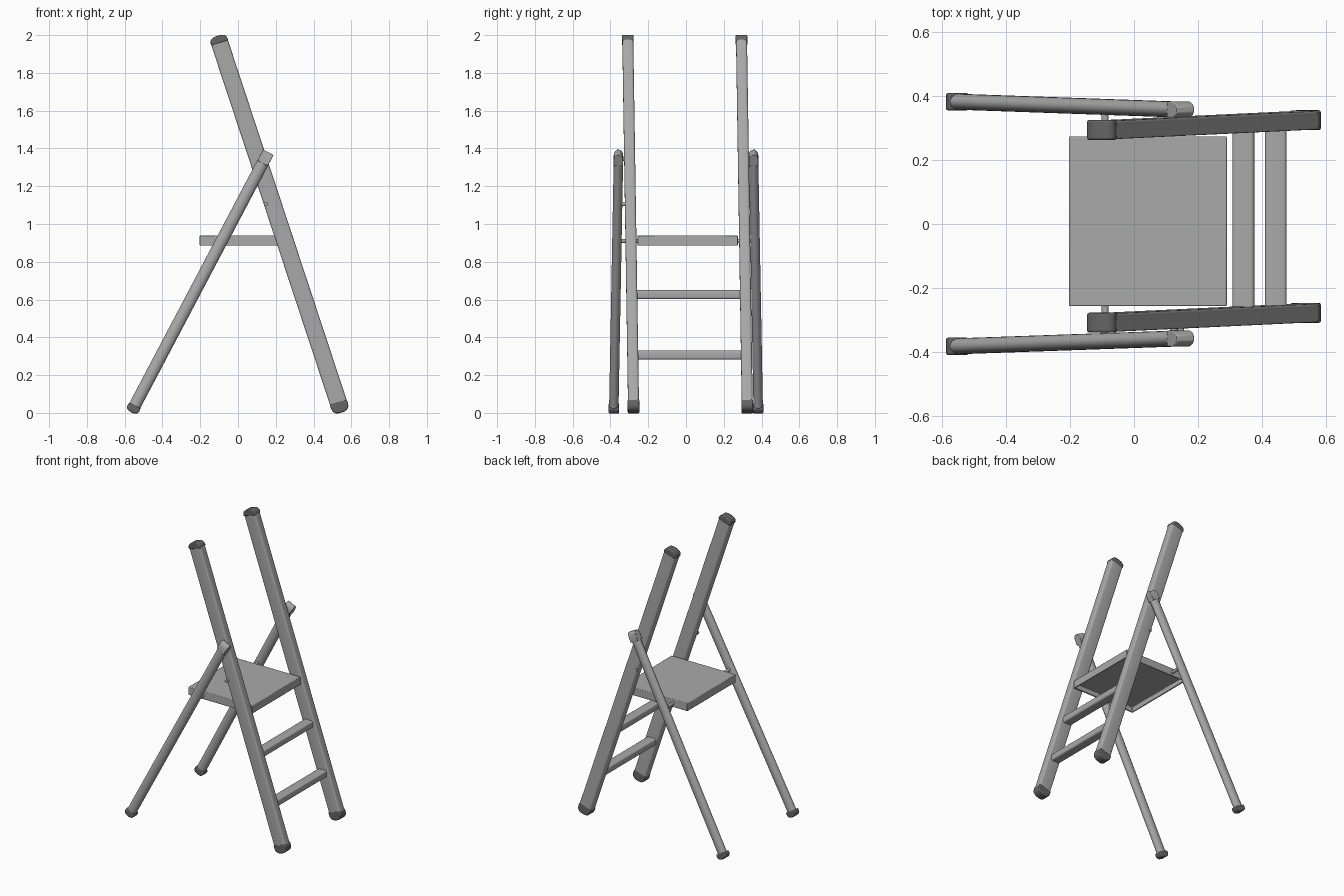
import bpy, bmesh, math
from mathutils import Vector, Matrix

if "Cube" in bpy.data.objects:
    bpy.data.objects.remove(bpy.data.objects["Cube"])


def material(name, g):
    m = bpy.data.materials.new(name)
    m.diffuse_color = (g, g, g, 1)
    m.use_nodes = True
    m.node_tree.nodes["Principled BSDF"].inputs["Base Color"].default_value = m.diffuse_color
    return m


METAL, RUBBER = material("metal_grey", 0.4), material("dark_rubber", 0.13)


def finish(bm, name, mat=None, bevel=0.0, segs=2, look=None):
    bmesh.ops.recalc_face_normals(bm, faces=bm.faces)
    me = bpy.data.meshes.new(name)
    bm.to_mesh(me)
    bm.free()
    me.materials.append(look or METAL)
    ob = bpy.data.objects.new(name, me)
    bpy.context.collection.objects.link(ob)
    if mat:
        ob.matrix_world = mat
    if bevel:
        b = ob.modifiers.new("bevel", 'BEVEL')
        b.width, b.segments, b.limit_method = bevel, segs, 'ANGLE'
    bpy.ops.object.select_all(action='DESELECT')
    ob.select_set(True)
    bpy.context.view_layer.objects.active = ob
    bpy.ops.object.shade_smooth_by_angle(angle=math.radians(35))
    return ob


def frame(origin, direction):
    """Matrix with Z along direction and Y close to world Y."""
    z = Vector(direction).normalized()
    x = Vector((0, 1, 0)).cross(z).normalized()
    y = z.cross(x)
    return Matrix.Translation(origin) @ Matrix((x, y, z)).transposed().to_4x4()


def prism(name, pts, vec, mat=None, bevel=0.0, segs=2, look=None):
    """Extrude a closed outline by a vector."""
    bm = bmesh.new()
    f = bm.faces.new([bm.verts.new(p) for p in pts])
    r = bmesh.ops.extrude_face_region(bm, geom=[f])
    vs = [g for g in r['geom'] if isinstance(g, bmesh.types.BMVert)]
    bmesh.ops.translate(bm, verts=vs, vec=vec)
    return finish(bm, name, mat, bevel, segs, look)


def rounded_rect(w, h, r, n=4):
    pts = []
    for k, (sx, sy) in enumerate(((1, 1), (-1, 1), (-1, -1), (1, -1))):
        for i in range(n + 1):
            a = math.pi / 2 * (k + i / n)
            pts.append((sx * (w - r) + r * math.cos(a), sy * (h - r) + r * math.sin(a), 0))
    return pts


def ellipse(a, b, n=20):
    return [(a * math.cos(math.tau * i / n), b * math.sin(math.tau * i / n), 0) for i in range(n)]


def dome_cap(name, mat, half_w, half_d, wall, height):
    """Cap with an arched profile, extruded across the rail."""
    n = 10
    pts = [(half_w, -half_d, -0.004)]
    for i in range(n + 1):
        a = math.pi * i / n
        s, c = math.sin(a), math.cos(a)
        pts.append((half_w * math.copysign(abs(c) ** 0.8, c), -half_d, wall + (height - wall) * s ** 0.8))
    pts.append((-half_w, -half_d, -0.004))
    prism(name, pts, (0, 2 * half_d, 0), mat, 0.006, 2, RUBBER)


def tray(name, x0, x1, y0, y1, z0, z1, rim, skin, lip):
    """Board with a folded rim and a hollow underside."""
    bm = bmesh.new()
    bmesh.ops.create_cube(bm, size=1)
    for v in bm.verts:
        v.co = ((x0 + x1) / 2 + v.co.x * (x1 - x0), (y0 + y1) / 2 + v.co.y * (y1 - y0),
                (z0 + z1) / 2 + v.co.z * (z1 - z0))
    bm.normal_update()
    bottom = min(bm.faces, key=lambda f: f.calc_center_median().z)
    bmesh.ops.inset_region(bm, faces=[bottom], thickness=rim)
    r = bmesh.ops.extrude_face_region(bm, geom=[bottom])
    vs = [g for g in r['geom'] if isinstance(g, bmesh.types.BMVert)]
    bmesh.ops.translate(bm, verts=vs, vec=(0, 0, z1 - z0 - skin))
    if bottom.is_valid:
        bmesh.ops.delete(bm, geom=[bottom], context='FACES_ONLY')
    finish(bm, name, None, lip, 2)


def step(name, x, z):
    """Rounded tread spanning the two rails, following their offset in y."""
    pts = [(x + u, -0.265, z - v) for u, v, _ in rounded_rect(0.034, 0.0235, 0.011)]
    prism(name, pts, (0, 0.563, 0))


def rod(name, a, b, radius):
    a, b = Vector(a), Vector(b)
    z = b - a
    mat = Matrix.Translation(a) @ z.to_track_quat('Z', 'Y').to_matrix().to_4x4()
    prism(name, ellipse(radius, radius, 16), (0, 0, z.length), mat)


for side, tag in ((-1, "near"), (1, "far")):
    # long climbing rail with end caps
    top = Vector((-0.098, side * 0.301 - 0.007, 1.962))
    bot = Vector((0.532, side * 0.301 + 0.023, 0.053))
    d = top - bot
    prism("front_rail_" + tag, rounded_rect(0.046, 0.029, 0.012), (0, 0, d.length), frame(bot, d))
    dome_cap("rail_top_cap_" + tag, frame(top, d), 0.047, 0.031, 0.006, 0.036)
    dome_cap("rail_foot_" + tag, frame(bot, -d), 0.047, 0.031, 0.014, 0.054)

    # round back leg with hinge bracket and foot
    ltop = Vector((0.132, side * 0.358, 1.325))
    lbot = Vector((-0.548, side * 0.382, 0.035))
    e = ltop - lbot
    prism("back_leg_" + tag, ellipse(0.032, 0.025), (0, 0, e.length), frame(lbot, e))
    dome_cap("back_leg_foot_" + tag, frame(lbot, -e), 0.035, 0.027, 0.010, 0.036)
    br = [(-0.031, y * 0.025, z) for y, z in
          ((-1, -0.005), (1, -0.005), (1, 0.035), (0.75, 0.052), (0.35, 0.062),
           (-0.35, 0.062), (-0.75, 0.052), (-1, 0.035))]
    prism("hinge_bracket_" + tag, br, (0.062, 0, 0), frame(ltop, e), 0.003)

    # pins: hinge, seat support and stop bolt
    rod("hinge_pin_" + tag, (0.125, side * 0.29, 1.345), (0.125, side * 0.382, 1.345), 0.012)
    rod("seat_pin_" + tag, (-0.09, side * 0.25, 0.91), (-0.09, side * 0.37, 0.91), 0.011)
    rod("stop_bolt_" + tag, (0.147, side * 0.30, 1.105), (0.147, side * 0.342, 1.105), 0.010)

# platform and two steps
tray("seat", -0.203, 0.29, -0.257, 0.274, 0.885, 0.94, 0.012, 0.02, 0.004)
step("upper_step", 0.342, 0.626)
step("lower_step", 0.443, 0.306)
